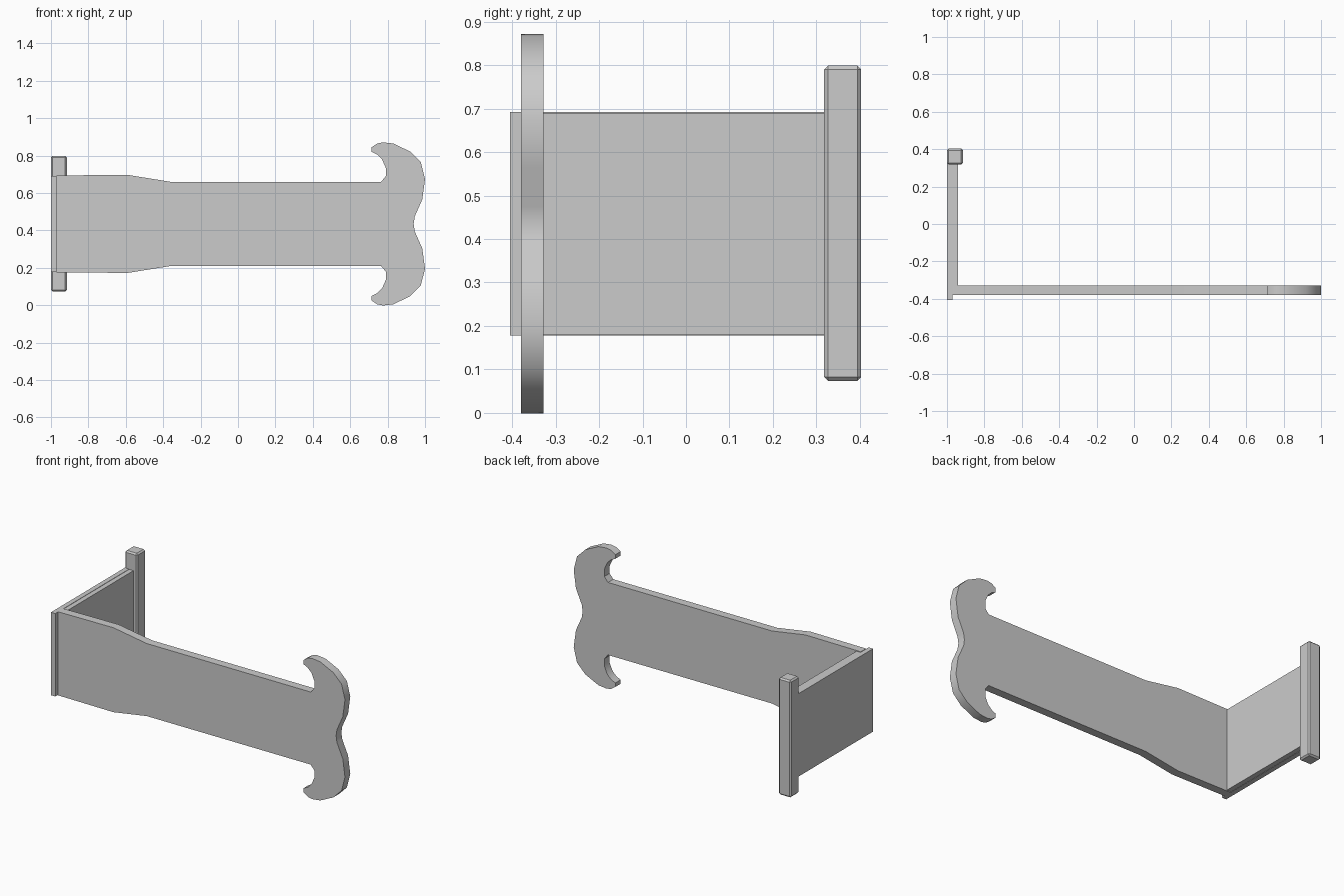
import bpy
import bmesh
import math

cube = bpy.data.objects.get("Cube")
if cube:
    bpy.data.objects.remove(cube)

grey = bpy.data.materials.new("plain_grey")
grey.use_nodes = True
colour = (0.6, 0.6, 0.6, 1)
grey.diffuse_color = colour
grey.node_tree.nodes["Principled BSDF"].inputs["Base Color"].default_value = colour

MID = 0.435  # height of the mirror line


def finish(name, bm):
    bmesh.ops.recalc_face_normals(bm, faces=bm.faces)
    mesh = bpy.data.meshes.new(name)
    bm.to_mesh(mesh)
    bm.free()
    mesh.materials.append(grey)
    obj = bpy.data.objects.new(name, mesh)
    bpy.context.collection.objects.link(obj)
    return obj


def box(name, x, y, z):
    bm = bmesh.new()
    bmesh.ops.create_cube(bm, size=1)
    for v in bm.verts:
        v.co = [a + (c + 0.5) * (b - a) for c, (a, b) in zip(v.co, (x, y, z))]
    return finish(name, bm)


# Side panel in two layers
box("side_panel_outer", (-1, -0.97), (-0.405, 0.33), (0.178, 0.692))
box("side_panel_inner", (-0.97, -0.94), (-0.37, 0.33), (0.18, 0.69))

# Upright post at the back with chamfered edges
post = box("back_post", (-1, -0.915), (0.318, 0.403), (0.073, 0.799))
chamfer = post.modifiers.new("chamfer", "BEVEL")
chamfer.width = 0.009
chamfer.segments = 1

# Long front board with a hooked end: upper outline, mirrored downward
upper = [(-0.97, 0.694), (-0.59, 0.697), (-0.36, 0.66), (0.765, 0.66),
         (0.79, 0.69), (0.79, 0.735), (0.77, 0.78), (0.745, 0.805),
         (0.715, 0.82), (0.715, 0.845), (0.745, 0.865), (0.775, 0.871),
         (0.83, 0.865), (0.92, 0.822), (0.977, 0.765), (1, 0.675),
         (0.985, 0.565), (0.945, 0.475)]
outline = upper + [(0.939, MID)] + [(x, 2 * MID - z) for x, z in reversed(upper)]
bm = bmesh.new()
face = bm.faces.new([bm.verts.new((x, -0.38, z)) for x, z in outline])
result = bmesh.ops.extrude_face_region(bm, geom=[face])
moved = [g for g in result["geom"] if isinstance(g, bmesh.types.BMVert)]
bmesh.ops.translate(bm, verts=moved, vec=(0, 0.052, 0))
board = finish("front_board", bm)

bpy.ops.object.select_all(action="DESELECT")
board.select_set(True)
bpy.context.view_layer.objects.active = board
bpy.ops.object.shade_smooth_by_angle(angle=math.radians(35))
